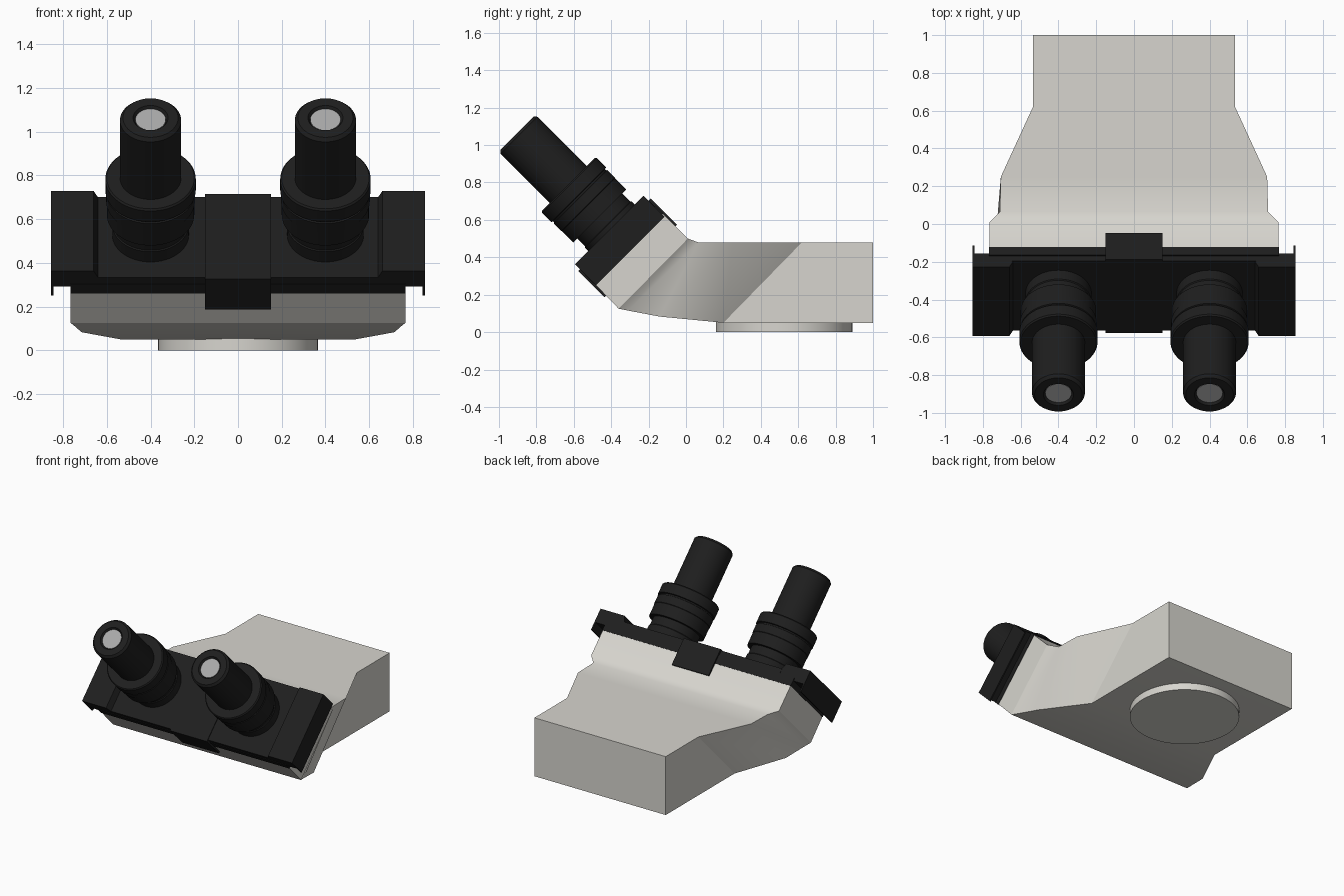
import bpy, bmesh, math

if "Cube" in bpy.data.objects:
    bpy.data.objects.remove(bpy.data.objects["Cube"])

def material(name, col):
    m = bpy.data.materials.new(name)
    m.diffuse_color = (*col, 1)
    m.use_nodes = True
    m.node_tree.nodes["Principled BSDF"].inputs["Base Color"].default_value = m.diffuse_color
    return m

BLACK = material("black_plastic", (0.013, 0.013, 0.013))
IVORY = material("ivory_paint", (0.68, 0.665, 0.62))
GLASS = material("lens_grey", (0.4, 0.4, 0.4))
TILT = math.radians(45)

def finish(name, bm, mat, tilted=False, smooth=30):
    bmesh.ops.recalc_face_normals(bm, faces=bm.faces)
    me = bpy.data.meshes.new(name)
    bm.to_mesh(me)
    bm.free()
    ob = bpy.data.objects.new(name, me)
    bpy.context.collection.objects.link(ob)
    me.materials.append(mat)
    if tilted:
        ob.rotation_euler.x = TILT
    bpy.ops.object.select_all(action='DESELECT')
    ob.select_set(True)
    bpy.context.view_layer.objects.active = ob
    bpy.ops.object.shade_smooth_by_angle(angle=math.radians(smooth))
    return ob

def loft(name, rings, mat, tilted=False, smooth=30):
    """Skin closed rings of equal point count and cap both ends."""
    bm = bmesh.new()
    vs = [[bm.verts.new(p) for p in r] for r in rings]
    n = len(vs[0])
    for a, b in zip(vs, vs[1:]):
        for i in range(n):
            j = (i + 1) % n
            bm.faces.new((a[i], a[j], b[j], b[i]))
    bm.faces.new(vs[0])
    bm.faces.new(vs[-1])
    return finish(name, bm, mat, tilted, smooth)

def lathe(name, profile, mat, x, y, tilted=False, steps=64):
    """Stack circles (radius, height) around a local z axis."""
    rings = [[(x + r * math.cos(2 * math.pi * k / steps),
               y + r * math.sin(2 * math.pi * k / steps), h)
              for k in range(steps)] for r, h in profile]
    return loft(name, rings, mat, tilted)

def slab(name, section, u0, u1, mat):
    """Extrude an (x, depth) section up the tilted front face."""
    return loft(name, [[(x, u, d) for x, d in section] for u in (u0, u1)], mat, True, 10)

def rect(w, d0, d1):
    return [(-w, d0), (w, d0), (w, d1), (-w, d1)]

# Bent, tapering housing: top (half width, y, z) and bottom (half width, y, z)
stations = [
    ((0.765, -0.131, 0.64), (0.765, -0.50, 0.27)),
    ((0.765, 0.01, 0.50), (0.765, -0.36, 0.125)),
    ((0.71, 0.065, 0.48), (0.752, -0.31, 0.115)),
    ((0.705, 0.25, 0.48), (0.715, -0.14, 0.083)),
    ((0.535, 0.62, 0.48), (0.535, 0.20, 0.05)),
    ((0.535, 1.0, 0.48), (0.535, 1.0, 0.05)),
]
loft("housing", [[(-t[0], t[1], t[2]), (t[0], t[1], t[2]),
                  (b[0], b[1], b[2]), (-b[0], b[1], b[2])] for t, b in stations], IVORY)

# Round mounting foot
lathe("mounting_foot", [(0.365, 0.0), (0.365, 0.06)], IVORY, 0, 0.525)

# Tilted front plates and centre clip
slab("backing_plate", rect(0.767, 0.535, 0.595), -0.166, 0.362, BLACK)
slab("front_plate", rect(0.645, 0.57, 0.634), -0.163, 0.357, BLACK)
slab("centre_clip", rect(0.15, 0.44, 0.639), -0.177, 0.372, BLACK)

barrel = [(0.175, 0.62), (0.175, 0.70), (0.17, 0.705), (0.17, 0.765), (0.2, 0.765),
          (0.2, 0.85), (0.203, 0.853), (0.203, 0.91), (0.196, 0.913), (0.196, 0.922),
          (0.207, 0.925), (0.207, 0.995), (0.2, 1.003), (0.14, 1.003),
          (0.14, 1.375), (0.126, 1.391), (0.08, 1.391), (0.07, 1.375)]
side = [(0.64, 0.575), (0.64, 0.634), (0.66, 0.676), (0.855, 0.676),
        (0.855, 0.517), (0.845, 0.517), (0.845, 0.575)]

for s, label in ((-1, "left"), (1, "right")):
    # Raised end block with thin rear lip
    slab("end_block_" + label, [(s * x, d) for x, d in side], -0.163, 0.355, BLACK)
    # Stepped eyepiece with inset lens
    lathe("eyepiece_" + label, barrel, BLACK, s * 0.4, 0.113, True)
    lathe("lens_" + label, [(0.069, 1.37), (0.069, 1.38)], GLASS, s * 0.4, 0.113, True)
